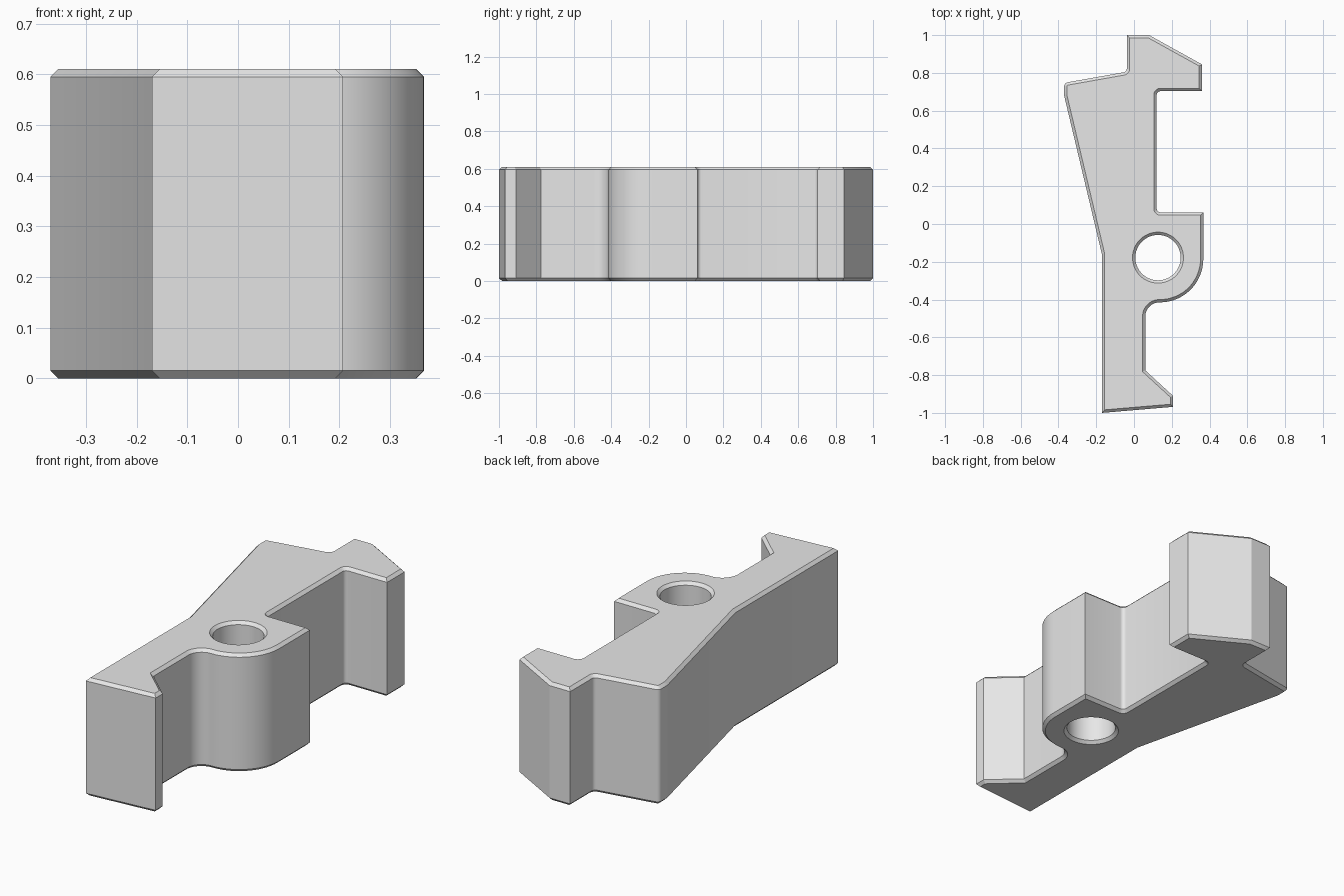
import bpy, bmesh, math
from mathutils import Vector

if "Cube" in bpy.data.objects:
    bpy.data.objects.remove(bpy.data.objects["Cube"])

HEIGHT, CHAMFER = 0.61, 0.015
HOLE_C, HOLE_R = Vector((0.127, -0.178)), 0.12

# Corners counter-clockwise: x, y, corner radius
CORNERS = [
    (-0.17, -1.0, 0), (0.207, -0.968, 0), (0.207, -0.91, 0), (0.06, -0.775, 0),
    (0.06, -0.415, 0.075), (0.367, -0.415, 0.23), (0.367, 0.062, 0),
    (0.12, 0.062, 0.02), (0.12, 0.703, 0.02), (0.36, 0.703, 0),
    (0.36, 0.845, 0), (0.08, 1.0, 0), (-0.038, 1.0, 0),
    (-0.038, 0.806, 0.02), (-0.37, 0.747, 0.022), (-0.37, 0.68, 0.08),
    (-0.17, -0.16, 0),
]


def rounded(corners):
    """Replace every corner that has a radius with an arc."""
    out, n = [], len(corners)
    for i, (x, y, r) in enumerate(corners):
        p = Vector((x, y))
        if r == 0:
            out.append(p)
            continue
        a = (Vector(corners[i - 1][:2]) - p).normalized()
        b = (Vector(corners[(i + 1) % n][:2]) - p).normalized()
        half = a.angle(b) / 2
        center = p + (a + b).normalized() * r / math.sin(half)
        start = p + a * r / math.tan(half) - center
        end = p + b * r / math.tan(half) - center
        turn = math.atan2(start.x * end.y - start.y * end.x, start.dot(end))
        steps = max(3, round(abs(turn) / math.radians(6 if r > 0.05 else 18)))
        for k in range(steps + 1):
            t = turn * k / steps
            c, s = math.cos(t), math.sin(t)
            out.append(center + Vector((c * start.x - s * start.y,
                                        s * start.x + c * start.y)))
    return out


def inset(points, d):
    """Mitred inset of a counter-clockwise outline."""
    out, n = [], len(points)
    for i, p in enumerate(points):
        u = (p - points[i - 1]).normalized()
        v = (points[(i + 1) % n] - p).normalized()
        n1, n2 = Vector((-u.y, u.x)), Vector((-v.y, v.x))
        out.append(p + (n1 + n2) * d / (1 + n1.dot(n2)))
    return out


def circle(r, n=64):
    return [HOLE_C + Vector((math.cos(2 * math.pi * k / n),
                             math.sin(2 * math.pi * k / n))) * r for k in range(n)]


def wall(bm, full, edge):
    """Chamfered wall; returns the bottom and top rim edges."""
    levels = [(edge, 0), (full, CHAMFER), (full, HEIGHT - CHAMFER), (edge, HEIGHT)]
    rings = [[bm.verts.new((p.x, p.y, z)) for p in pts] for pts, z in levels]
    n = len(full)
    for lo, hi in zip(rings, rings[1:]):
        for i in range(n):
            j = (i + 1) % n
            bm.faces.new((lo[i], lo[j], hi[j], hi[i]))
    return [[bm.edges.get((r[i], r[(i + 1) % n])) for i in range(n)]
            for r in (rings[0], rings[-1])]


bm = bmesh.new()
# Outer wall and the through hole
outline = rounded(CORNERS)
outer = wall(bm, outline, inset(outline, CHAMFER))
bore = wall(bm, circle(HOLE_R), circle(HOLE_R + CHAMFER))
# Flat caps around the hole
for rim, hole, z in zip(outer, bore, (-1, 1)):
    bmesh.ops.triangle_fill(bm, edges=rim + hole, use_beauty=True, normal=(0, 0, z))
bmesh.ops.recalc_face_normals(bm, faces=bm.faces)
bmesh.ops.dissolve_limit(bm, angle_limit=0.001, verts=bm.verts, edges=bm.edges)

mesh = bpy.data.meshes.new("latch_block")
bm.to_mesh(mesh)
bm.free()
block = bpy.data.objects.new("latch_block", mesh)
bpy.context.collection.objects.link(block)

grey = bpy.data.materials.new("light_grey")
grey.diffuse_color = (0.8, 0.8, 0.8, 1)
grey.use_nodes = True
grey.node_tree.nodes["Principled BSDF"].inputs["Base Color"].default_value = grey.diffuse_color
mesh.materials.append(grey)

bpy.context.view_layer.objects.active = block
block.select_set(True)
bpy.ops.object.shade_smooth_by_angle(angle=math.radians(25))
